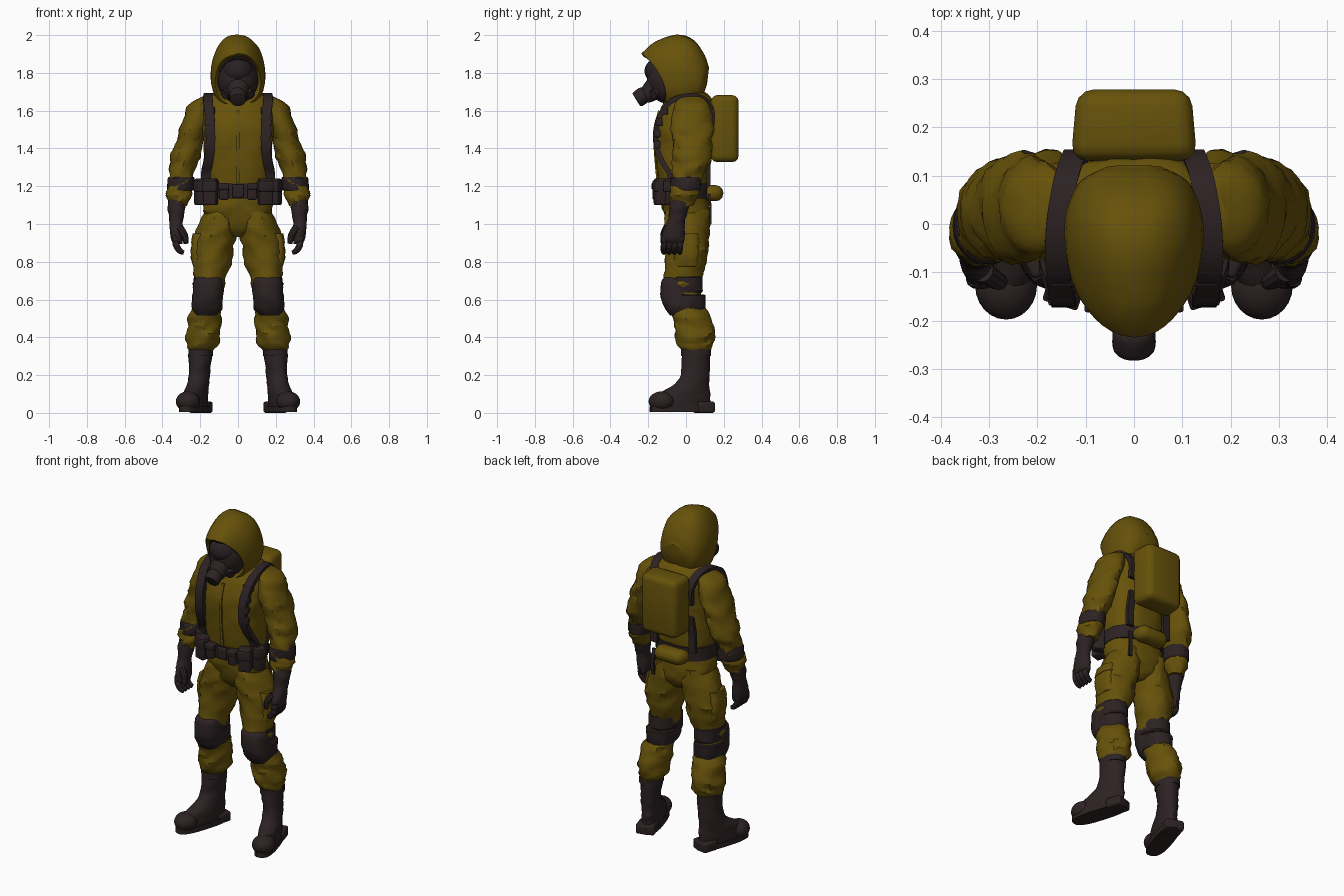
import bpy, bmesh, math
from mathutils import Vector, Matrix, noise

cube = bpy.data.objects.get("Cube")
if cube:
    bpy.data.objects.remove(cube, do_unlink=True)


def make_material(name, rgb):
    mat = bpy.data.materials.new(name)
    mat.use_nodes = True
    mat.diffuse_color = (*rgb, 1)
    mat.node_tree.nodes["Principled BSDF"].inputs["Base Color"].default_value = (*rgb, 1)
    return mat


OLIVE = make_material("olive fabric", (0.135, 0.084, 0.003))
DARK = make_material("dark rubber", (0.026, 0.016, 0.017))
GLASS = make_material("visor glass", (0.022, 0.014, 0.016))


def finish(name, bm, mat):
    bmesh.ops.recalc_face_normals(bm, faces=bm.faces)
    mesh = bpy.data.meshes.new(name)
    bm.to_mesh(mesh)
    bm.free()
    mesh.materials.append(mat)
    obj = bpy.data.objects.new(name, mesh)
    bpy.context.collection.objects.link(obj)
    bpy.ops.object.select_all(action='DESELECT')
    bpy.context.view_layer.objects.active = obj
    obj.select_set(True)
    bpy.ops.object.shade_smooth_by_angle(angle=math.radians(32))
    return obj


def spline(points, steps):
    """Catmull-Rom interpolation of tuples of any length."""
    out = []
    for i in range(len(points) - 1):
        p0, p1, p2 = points[max(i - 1, 0)], points[i], points[i + 1]
        p3 = points[min(i + 2, len(points) - 1)]
        for s in range(steps):
            t = s / steps
            out.append([b + 0.5 * t * (c - a + t * (2 * a - 5 * b + 4 * c - d + t * (3 * (b - c) + d - a)))
                        for a, b, c, d in zip(p0, p1, p2, p3)])
    return out + [list(points[-1])]


def skin(bm, rings):
    loops = [[bm.verts.new(p) for p in ring] for ring in rings]
    n = len(loops[0])
    for a, b in zip(loops, loops[1:]):
        for i in range(n):
            bm.faces.new((a[i], a[(i + 1) % n], b[(i + 1) % n], b[i]))
    bm.faces.new(loops[0])
    bm.faces.new(loops[-1])


def fold(p, amount):
    q = Vector((p.x * 9, p.y * 9, p.z * 24 + abs(p.x) * 14))
    return amount * (noise.noise(q) + 0.5 * noise.noise(q * 2.3))


def loft(name, rings, mat, side=1, n=24, steps=4, power=1.0, turn=0.0, wrinkle=0.0):
    """Stack of horizontal rings (x, y, z, radius x, radius y)."""
    loops = []
    for x, y, z, rx, ry in spline(rings, steps):
        loop = []
        for i in range(n):
            a = math.tau * i / n
            c, s = math.cos(a), math.sin(a)
            d = Vector((rx * math.copysign(abs(c) ** power, c), ry * math.copysign(abs(s) ** power, s), 0))
            d.rotate(Matrix.Rotation(turn, 3, 'Z'))
            p = Vector((x, y, z)) + d
            p += d.normalized() * fold(p, wrinkle)
            loop.append((p.x * side, p.y, p.z))
        loops.append(loop)
    bm = bmesh.new()
    skin(bm, loops)
    return finish(name, bm, mat)


def box(name, center, size, mat, bevel=0.012, turn=0.0, taper=1.0):
    bm = bmesh.new()
    bmesh.ops.create_cube(bm, size=1)
    for v in bm.verts:
        if v.co.y > 0:
            v.co.x *= taper
    bmesh.ops.scale(bm, vec=size, verts=bm.verts)
    bmesh.ops.bevel(bm, geom=bm.edges[:], offset=bevel, segments=3, affect='EDGES', profile=0.5)
    bmesh.ops.transform(bm, matrix=Matrix.Translation(center) @ Matrix.Rotation(turn, 4, 'Z'), verts=bm.verts)
    return finish(name, bm, mat)


def ball(name, center, radii, mat):
    bm = bmesh.new()
    bmesh.ops.create_uvsphere(bm, u_segments=24, v_segments=14, radius=1)
    bmesh.ops.transform(bm, matrix=Matrix.Translation(center) @ Matrix.Diagonal((*radii, 1)), verts=bm.verts)
    return finish(name, bm, mat)


def tube(name, points, radii, mat, n=10, steps=3):
    """Round tube through the points, with a radius at each."""
    path = spline([(*p, r) for p, r in zip(points, radii)], steps)
    loops = []
    for i, (x, y, z, r) in enumerate(path):
        ahead = Vector(path[min(i + 1, len(path) - 1)][:3]) - Vector(path[max(i - 1, 0)][:3])
        turn = ahead.to_track_quat('Z', 'Y')
        loops.append([Vector((x, y, z)) + turn @ Vector((r * math.cos(math.tau * k / n), r * math.sin(math.tau * k / n), 0))
                      for k in range(n)])
    bm = bmesh.new()
    skin(bm, loops)
    return finish(name, bm, mat)


def ribbon(name, points, width, thick, mat):
    path = [Vector(p) for p in spline(points, 5)]
    loops = []
    for i, p in enumerate(path):
        ahead = path[min(i + 1, len(path) - 1)] - path[max(i - 1, 0)]
        out = ahead.cross(Vector((1, 0, 0))).normalized() * thick / 2
        across = Vector((width / 2, 0, 0))
        loops.append([p + across + out, p - across + out, p - across - out, p + across - out])
    bm = bmesh.new()
    skin(bm, loops)
    return finish(name, bm, mat)


# Jacket body, zip and trouser seat
loft("jacket", [(0, -.01, 1.17, .165, .125), (0, -.015, 1.25, .172, .135), (0, -.02, 1.38, .18, .143),
                (0, -.02, 1.5, .19, .146), (0, 0, 1.6, .192, .14), (0, .015, 1.66, .165, .12), (0, .01, 1.705, .1, .08)],
     OLIVE, n=36, power=.85, wrinkle=.01)
ribbon("zip_flap", [(0, -.15, 1.22), (0, -.164, 1.38), (0, -.167, 1.5), (0, -.141, 1.6)], .016, .012, OLIVE)
loft("trouser_seat", [(0, .01, .93, .03, .06), (0, .01, .97, .12, .1), (0, .005, 1.05, .178, .12),
                      (0, -.005, 1.12, .178, .122), (0, -.01, 1.2, .165, .12)], OLIVE, n=36, power=.85, wrinkle=.01)

# Hood: tilted rings from the inner lip to the back, sides of the rim swept back
# (top y, top z, bottom y, bottom z, half width, side sweep)
hood_rings = spline([(-.19, 1.882, -.09, 1.65, .1, .045), (-.235, 1.9, -.12, 1.63, .122, .05),
                     (-.165, 1.965, -.085, 1.61, .138, .035), (-.05, 2.0, -.02, 1.605, .146, .015),
                     (.04, 1.975, .04, 1.62, .137, 0), (.098, 1.895, .08, 1.66, .112, 0), (.122, 1.83, .112, 1.745, .06, 0)], 4)
bm = bmesh.new()
loops = []
for ty, tz, by, bz, w, sweep in hood_rings:
    loop = []
    for i in range(36):
        a = math.tau * i / 36
        up = (1 + math.sin(a)) / 2
        across = math.copysign(abs(math.cos(a)) ** .8, math.cos(a))
        p = Vector((w * across * (1.06 - .14 * up), by + (ty - by) * up + sweep * across ** 2, bz + (tz - bz) * up))
        loop.append(p * (1 + fold(p, .004)))
    loops.append(loop)
skin(bm, loops)
finish("hood", bm, OLIVE)

# Gas mask with visor, rim and filter
ball("mask", (0, -.1, 1.77), (.108, .106, .132), DARK)
ball("visor", (0, -.13, 1.81), (.084, .09, .074), GLASS)
rim = [(.088 * math.cos(a), -.175 + .04 * abs(math.cos(a)) - .022 * math.sin(a), 1.805 + .076 * math.sin(a))
       for a in (math.tau * k / 16 for k in range(17))]
tube("visor_rim", rim, [.01] * 17, DARK, n=8, steps=2)
tube("mask_snout", [(0, -.14, 1.74), (0, -.2, 1.69), (0, -.23, 1.675)], [.07, .05, .036], DARK, n=18)
tube("filter", [(0, -.215, 1.69), (0, -.223, 1.685), (0, -.255, 1.66), (0, -.262, 1.655)], [.035, .044, .044, .034], DARK, n=18)
for s in (1, -1):
    tube("mask_valve", [(s * .045, -.15, 1.7), (s * .072, -.175, 1.685)], [.028, .026], DARK, n=12)

# Backpack and rear pouch
box("backpack", (0, .205, 1.505), (.262, .148, .355), OLIVE, .035, taper=.9)
box("rear_pouch", (0, .145, 1.163), (.22, .105, .085), OLIVE, .04, taper=.85)

# Belt, buckle and loose rear strap
loft("belt", [(0, -.012, z, .182, .138) for z in (1.135, 1.15, 1.2, 1.215)], DARK, n=36, steps=1, power=.85)
box("buckle", (0, -.155, 1.175), (.06, .025, .07), DARK, .006)
ribbon("hanging_strap", [(.13, .122, 1.16), (.135, .13, 1.08), (.135, .128, 1.0)], .02, .012, DARK)

for s, tag in ((1, "left_"), (-1, "right_")):
    # Belt pouches
    for x, y, w, t in ((.145, -.135, .07, -.3), (.195, -.075, .06, -1.1), (.075, -.148, .05, 0)):
        h = .14 if x > .1 else .085
        box(tag + "belt_pouch", (s * x, y, 1.17), (w, .06, h), DARK, .01, -s * t)
        box(tag + "pouch_flap", (s * x, y - .004, 1.2), (w + .006, .062, h * .4), DARK, .006, -s * t)

    # Harness
    ribbon(tag + "shoulder_strap", [(s * .12, .135, 1.5), (s * .122, .138, 1.6), (s * .142, .085, 1.668), (s * .157, 0, 1.678),
                                    (s * .158, -.09, 1.64), (s * .148, -.15, 1.54), (s * .146, -.158, 1.42),
                                    (s * .158, -.125, 1.33), (s * .17, -.09, 1.27), (s * .172, -.075, 1.2)], .05, .026, DARK)
    ribbon(tag + "rear_strap", [(s * .12, .13, 1.42), (s * .13, .12, 1.3), (s * .13, .12, 1.2)], .045, .02, DARK)
    for z in (1.42, 1.48, 1.54, 1.6):
        box(tag + "strap_pad", (s * .15, -.152 + max(0, z - 1.52) * .5, z), (.056, .036, .042), DARK, .008)

    # Sleeve, arm band and glove
    loft(tag + "sleeve", [(.15, .025, 1.675, .03, .05), (.195, .03, 1.635, .068, .09), (.22, .03, 1.55, .072, .112),
                          (.252, .03, 1.45, .073, .106), (.28, .025, 1.35, .075, .1), (.3, .01, 1.27, .068, .085),
                          (.305, 0, 1.2, .064, .076), (.314, -.01, 1.15, .068, .076), (.315, -.02, 1.095, .05, .056)],
         OLIVE, s, wrinkle=.018)
    loft(tag + "arm_band", [(.3, .003, 1.248, .068, .08), (.302, 0, 1.24, .071, .083),
                            (.305, -.003, 1.185, .071, .083), (.306, -.004, 1.177, .067, .078)], DARK, s, steps=1)
    loft(tag + "glove", [(.32, -.025, 1.13, .052, .056), (.325, -.04, 1.07, .045, .052), (.327, -.05, 1.02, .038, .045),
                         (.325, -.062, .97, .038, .056), (.322, -.068, .92, .034, .058), (.315, -.07, .895, .024, .052)],
         DARK, s, n=18, wrinkle=.007)
    for k in range(4):
        y = -.112 + k * .028
        tube(tag + "finger", [(s * .33, y, .935), (s * .328, y - .004, .89), (s * .308, y - .006, .858), (s * .288, y - .004, .848)],
             [.018, .018, .016, .012], DARK)
    tube(tag + "thumb", [(s * .31, -.1, .98), (s * .283, -.118, .94), (s * .275, -.12, .895)], [.022, .019, .013], DARK)

    # Trouser leg and cargo pocket
    loft(tag + "trouser_leg", [(.09, .005, 1.08, .08, .112), (.112, .005, .97, .106, .122), (.13, .003, .86, .11, .112),
                               (.143, -.005, .76, .094, .103), (.155, -.015, .66, .076, .096), (.163, 0, .58, .075, .09),
                               (.176, .03, .5, .089, .097), (.183, .043, .42, .09, .104), (.188, .048, .36, .083, .095),
                               (.19, .053, .325, .06, .074)], OLIVE, s, wrinkle=.018)
    loft(tag + "cargo_pocket", [(.21, 0, .775, .02, .05), (.21, 0, .785, .032, .062), (.213, 0, .86, .037, .066),
                                (.208, 0, .93, .032, .064), (.198, 0, .945, .02, .05)], OLIVE, s, power=.75, wrinkle=.01)
    loft(tag + "pocket_flap", [(.212, 0, .9, .038, .07), (.205, 0, .95, .034, .068)], OLIVE, s, power=.75, wrinkle=.005)

    # Knee pad and its wide straps
    loft(tag + "knee_pad", [(.152, -.05, .725, .055, .05), (.155, -.053, .7, .076, .074), (.16, -.048, .63, .082, .086),
                            (.165, -.035, .56, .08, .082), (.168, -.025, .515, .055, .058)], DARK, s, power=.88, wrinkle=.005)
    for x, y, z in ((.154, -.01, .682), (.163, .003, .588)):
        loft(tag + "knee_strap", [(x, y, z - .046, .077, .094), (x, y, z - .038, .082, .1),
                                  (x, y, z + .034, .082, .1), (x, y, z + .04, .077, .094)], DARK, s, steps=1, wrinkle=.006)

    # Boot upper, sole, heel, toe cap and collar
    loft(tag + "boot", [(.23, -.022, .02, .054, .165), (.23, -.022, .06, .055, .162), (.222, -.005, .105, .054, .14),
                        (.21, .03, .15, .055, .096), (.205, .047, .2, .054, .078), (.2, .052, .28, .058, .078),
                        (.197, .053, .36, .062, .078)], DARK, s, turn=.3, wrinkle=.006)
    loft(tag + "sole", [(.23, -.024, z, .058, .174) for z in (.004, .035)], DARK, s, steps=1, power=.75, turn=.3)
    ball(tag + "toe_cap", (s * .265, -.128, .06), (.064, .07, .054), DARK)
    box(tag + "heel", (s * .198, .095, .03), (.11, .095, .06), DARK, .012, s * .3)
    loft(tag + "boot_collar", [(.197, .053, z, .064, .08) for z in (.3, .335)], DARK, s, steps=1)
